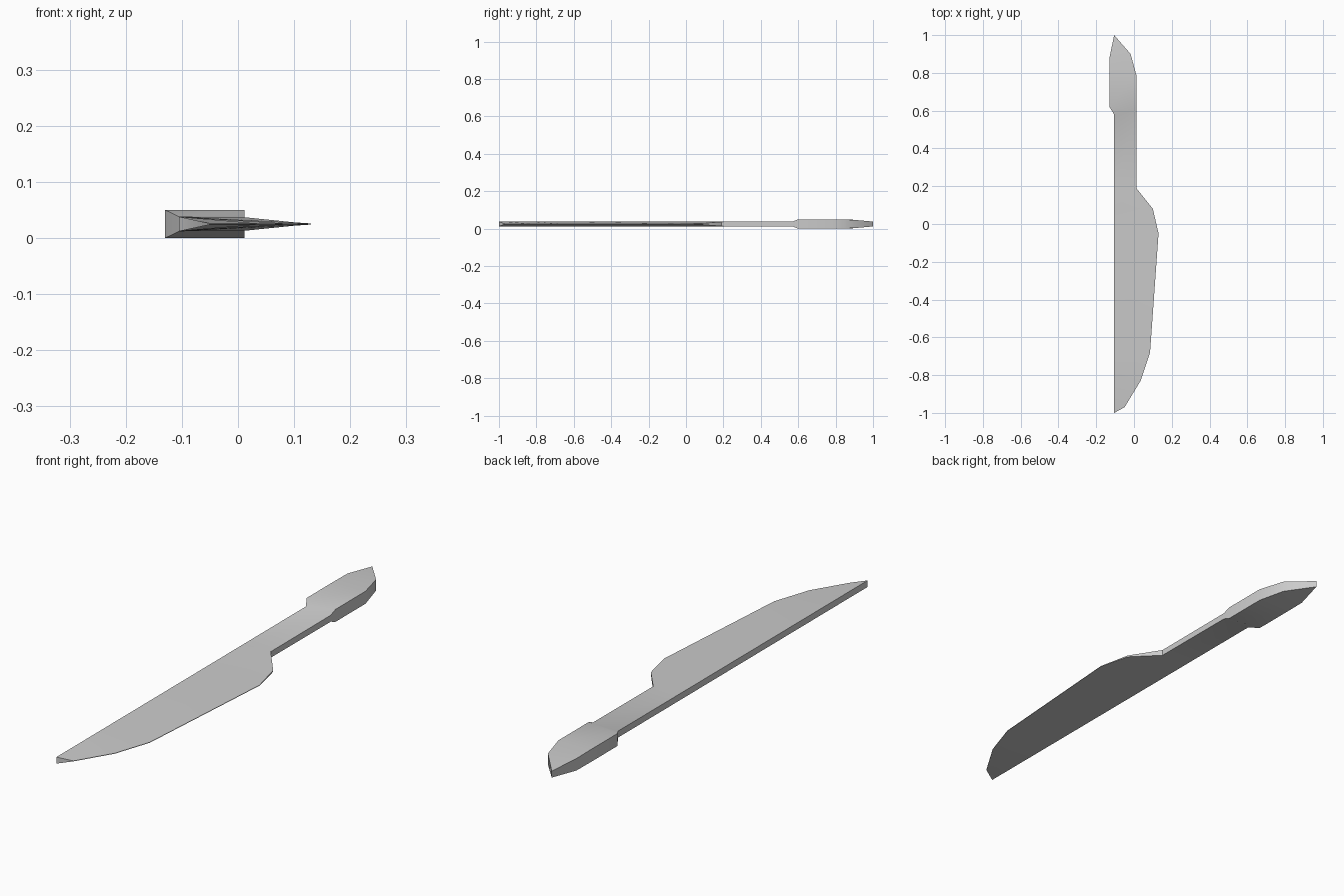
import bpy, bmesh, math

cube = bpy.data.objects.get("Cube")
if cube:
    bpy.data.objects.remove(cube, do_unlink=True)

MID = 0.025  # height of the flat middle plane

steel = bpy.data.materials.new("brushed_steel_grey")
steel.use_nodes = True
colour = (0.6, 0.6, 0.6, 1)
steel.diffuse_color = colour
steel.node_tree.nodes["Principled BSDF"].inputs["Base Color"].default_value = colour


def loft(name, stations):
    """Skin four-cornered sections: spine x, y, half depth, then edge x, y, half depth."""
    bm = bmesh.new()
    rings = []
    for sx, sy, sh, ex, ey, eh in stations:
        corners = ((sx, sy, -sh), (ex, ey, -eh), (ex, ey, eh), (sx, sy, sh))
        rings.append([bm.verts.new((x, y, MID + z)) for x, y, z in corners])
    for a, b in zip(rings, rings[1:]):
        for i in range(4):
            j = (i + 1) % 4
            bm.faces.new((a[i], a[j], b[j], b[i]))
    # The end sections close into upright edges
    bmesh.ops.remove_doubles(bm, verts=bm.verts, dist=0.0005)
    bmesh.ops.recalc_face_normals(bm, faces=bm.faces)
    mesh = bpy.data.meshes.new(name)
    bm.to_mesh(mesh)
    bm.free()
    mesh.materials.append(steel)
    obj = bpy.data.objects.new(name, mesh)
    bpy.context.collection.objects.link(obj)
    bpy.ops.object.select_all(action="DESELECT")
    obj.select_set(True)
    bpy.context.view_layer.objects.active = obj
    bpy.ops.object.shade_smooth_by_angle(angle=math.radians(35))
    return obj


SPINE, HALF, KEEN = -0.105, 0.013, 0.001

# Thick grip end, narrowing to a flat shank
grip = [
    (SPINE, 1.0, HALF, SPINE, 1.0, HALF),
    (-0.13, 0.88, 0.024, -0.018, 0.90, 0.022),
    (-0.13, 0.79, 0.025, 0.012, 0.79, 0.025),
    (-0.13, 0.62, 0.025, 0.012, 0.60, 0.025),
    (SPINE, 0.58, HALF, 0.012, 0.57, HALF),
    (SPINE, 0.19, HALF, 0.012, 0.19, 0.012),
]
# Wedge blade with a thick straight spine and a keen curved edge
blade_edge = [(0.10, 0.08, 0.003), (0.13, -0.05, KEEN), (0.085, -0.68, KEEN),
              (0.035, -0.83, KEEN), (-0.05, -0.97, KEEN), (SPINE, -1.0, HALF)]
blade = [(SPINE, y, HALF, x, y, h) for x, y, h in blade_edge]

loft("table_knife", grip + blade)
